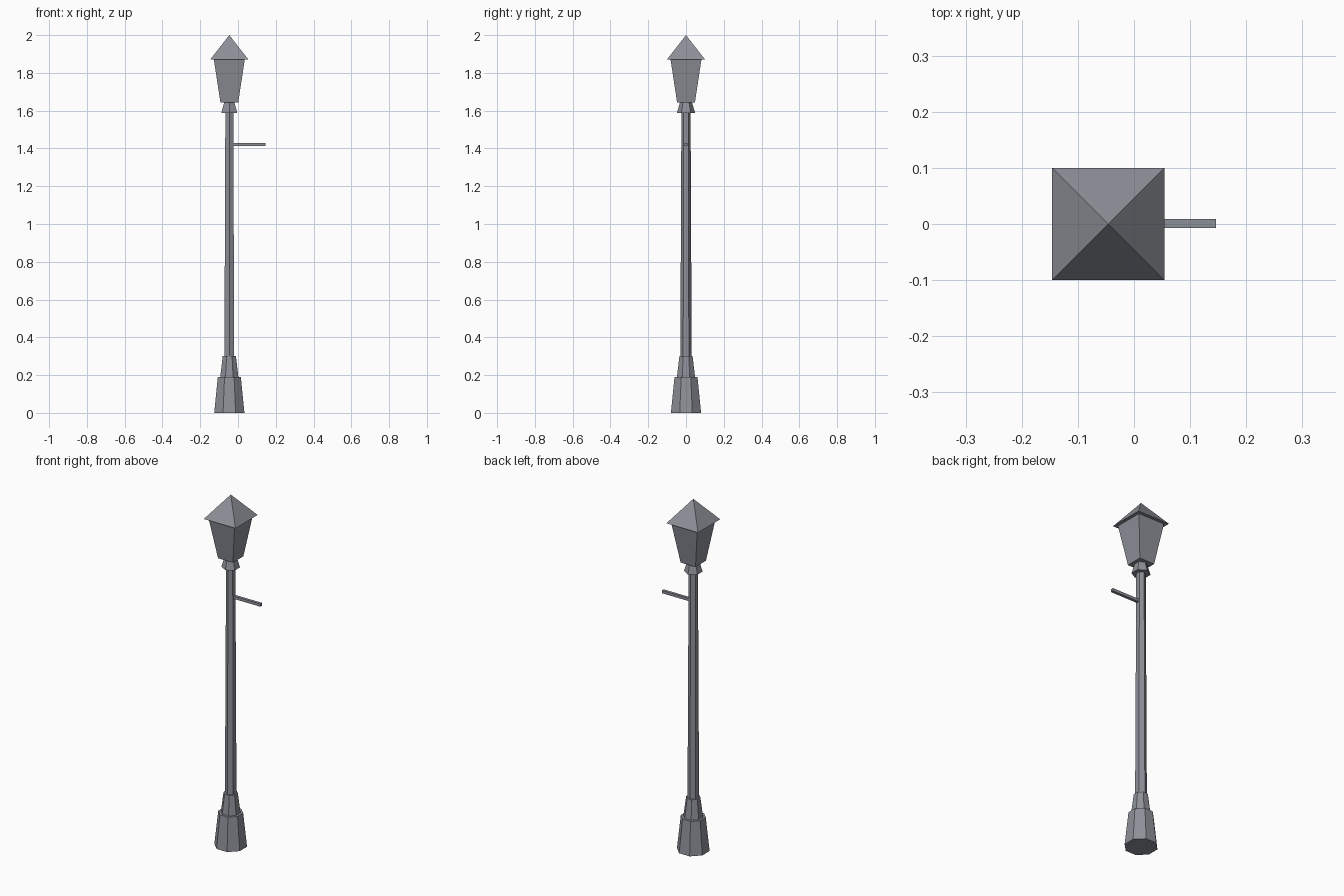
import bpy
import bmesh
from math import pi, cos, sin

if "Cube" in bpy.data.objects:
    bpy.data.objects.remove(bpy.data.objects["Cube"])

AXIS_X = -0.046  # post is off-centre because the arm sticks out to +x

iron = bpy.data.materials.new("dark_iron")
iron.diffuse_color = (0.27, 0.28, 0.315, 1)
iron.use_nodes = True
iron.node_tree.nodes["Principled BSDF"].inputs["Base Color"].default_value = iron.diffuse_color


def loft(name, sides, rings):
    """Stack of polygon rings (height, half width in x), capped; zero width makes a tip."""
    bm = bmesh.new()
    prev = None
    for z, half in rings:
        if half == 0:
            ring = [bm.verts.new((0, 0, z))]
        else:
            r = half / cos(pi / sides)
            angles = [2 * pi * (i + 0.5) / sides for i in range(sides)]
            ring = [bm.verts.new((r * cos(a), r * sin(a), z)) for a in angles]
        if prev is None:
            bm.faces.new(ring[::-1])
        else:
            for i in range(sides):
                j = (i + 1) % sides
                if len(ring) == 1:
                    bm.faces.new((prev[i], prev[j], ring[0]))
                else:
                    bm.faces.new((prev[i], prev[j], ring[j], ring[i]))
        prev = ring
    if len(prev) > 1:
        bm.faces.new(prev)
    bmesh.ops.recalc_face_normals(bm, faces=bm.faces)
    mesh = bpy.data.meshes.new(name)
    bm.to_mesh(mesh)
    bm.free()
    mesh.materials.append(iron)
    obj = bpy.data.objects.new(name, mesh)
    obj.location.x = AXIS_X
    bpy.context.collection.objects.link(obj)
    return obj


# Octagonal stepped base
loft("base_lower", 8, [(0, 0.08), (0.19, 0.061)])
loft("base_upper", 8, [(0.19, 0.048), (0.30, 0.035)])

# Hexagonal tapering pole and collar
loft("pole", 6, [(0.30, 0.026), (1.587, 0.021)])
loft("collar", 6, [(1.587, 0.042), (1.642, 0.028)])

# Square lantern with pyramid roof
loft("lantern", 4, [(1.642, 0.047), (1.872, 0.082)])
loft("roof", 4, [(1.872, 0.10), (2.0, 0)])

# Square ladder arm pointing to +x
arm = loft("ladder_arm", 4, [(0, 0.008), (0.172, 0.008)])
arm.rotation_euler = (0, pi / 2, 0)
arm.location = (-0.026, 0.001, 1.422)
